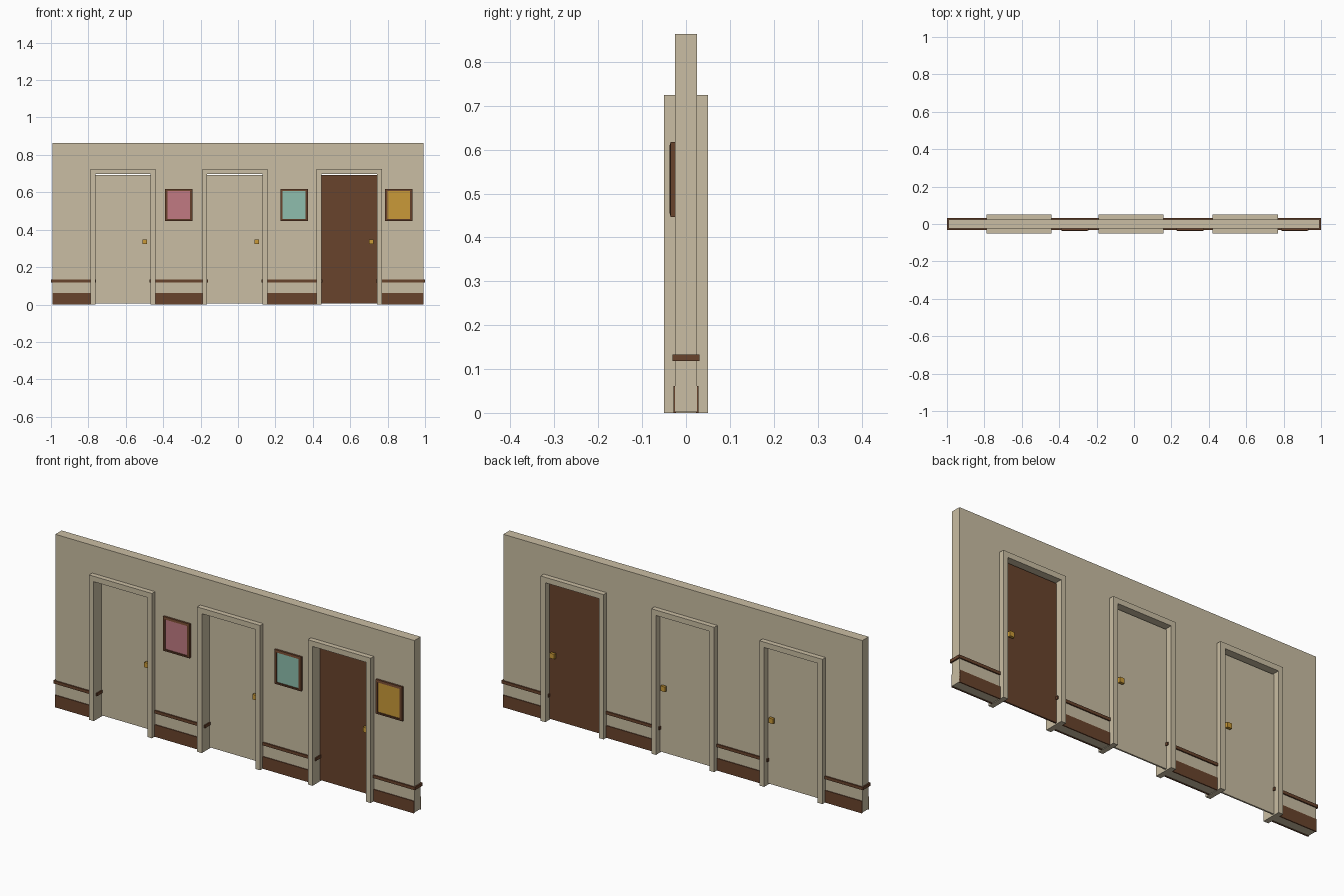
import bpy, bmesh

if "Cube" in bpy.data.objects:
    bpy.data.objects.remove(bpy.data.objects["Cube"])


def material(name, rgb):
    # sRGB 0-255 to linear
    lin = [((c / 255 + 0.055) / 1.055) ** 2.4 for c in rgb]
    m = bpy.data.materials.new(name)
    m.diffuse_color = (*lin, 1)
    m.use_nodes = True
    m.node_tree.nodes["Principled BSDF"].inputs["Base Color"].default_value = m.diffuse_color
    return m


BEIGE = material("beige_paint", (202, 190, 163))
BROWN = material("brown_wood", (105, 67, 44))
GOLD = material("brass", (202, 154, 56))
PINK = material("pink_canvas", (193, 122, 130))
TEAL = material("teal_canvas", (142, 190, 174))


def finish(name, bm, mat):
    bmesh.ops.recalc_face_normals(bm, faces=bm.faces)
    me = bpy.data.meshes.new(name)
    bm.to_mesh(me)
    bm.free()
    me.materials.append(mat)
    ob = bpy.data.objects.new(name, me)
    bpy.context.collection.objects.link(ob)
    return ob


def box(name, x, y, z, mat):
    bm = bmesh.new()
    bmesh.ops.create_cube(bm, size=1)
    for v in bm.verts:
        for i, (a, b) in enumerate((x, y, z)):
            v.co[i] = a if v.co[i] < 0 else b
    return finish(name, bm, mat)


def extrude(name, outline, y0, y1, mat):
    # front outline (x, z) extruded through the depth
    bm = bmesh.new()
    f = bm.faces.new([bm.verts.new((x, y0, z)) for x, z in outline])
    r = bmesh.ops.extrude_face_region(bm, geom=[f])
    for v in r["geom"]:
        if isinstance(v, bmesh.types.BMVert):
            v.co.y = y1
    return finish(name, bm, mat)


def arch(x0, x1, top):
    return [(x0, 0), (x0, top), (x1, top), (x1, 0)]


DOORS = (-0.615, -0.017, 0.595)     # doorway centres
OUT, INN = 0.174, 0.148             # casing half widths
END, T = 0.993, 0.025               # wall half length and half thickness

# Wall with three doorways
outline = [(-END, 0.003), (-END, 0.863), (END, 0.863), (END, 0.003)]
for c in reversed(DOORS):
    outline += [(c + 0.16, 0.003), (c + 0.16, 0.71), (c - 0.16, 0.71), (c - 0.16, 0.003)]
extrude("wall", outline, -T, T, BEIGE)

# Doors, casings and knobs
for i, c in enumerate(DOORS):
    extrude(f"door_casing_{i}", arch(c - OUT, c + OUT, 0.724)
            + arch(c - INN, c + INN, 0.697)[::-1], -0.05, 0.05, BEIGE)
    box(f"door_{i}", (c - INN - 0.002, c + INN + 0.002), (0.011, 0.019), (0.006, 0.692),
        BROWN if i == 2 else BEIGE)
    k = c + 0.117
    box(f"knob_stem_{i}", (k - 0.006, k + 0.006), (-0.002, 0.032), (0.329, 0.341), GOLD)
    for side, (a, b) in (("front", (-0.012, 0.002)), ("back", (0.028, 0.042))):
        box(f"knob_{side}_{i}", (k - 0.0125, k + 0.0125), (a, b), (0.3225, 0.3475), GOLD)

# Chair rails and baseboards between the doorways
edges = [-END] + [c + s for c in DOORS for s in (-OUT, OUT)] + [END]
for i in range(4):
    a, b = edges[2 * i], edges[2 * i + 1]
    ra = -1.0 if i == 0 else a - 0.031
    rb = 1.0 if i == 3 else b + 0.031
    box(f"chair_rail_{i}", (ra, rb), (-0.031, 0.031), (0.118, 0.133), BROWN)
    for side, s in (("front", -1), ("back", 1)):
        box(f"baseboard_{side}_{i}", (a, b), sorted((s * 0.023, s * 0.029)), (0, 0.061), BROWN)

# Framed pictures on the front
for i, (c, mat) in enumerate(((-0.317, PINK), (0.2995, TEAL), (0.8595, GOLD))):
    bm = bmesh.new()
    rings = []
    for w, h, y in ((0.0735, 0.0855, -0.024), (0.0735, 0.0855, -0.035),
                    (0.061, 0.0745, -0.038), (0.061, 0.0745, -0.03)):
        rings.append([bm.verts.new((c + sx * w, y, 0.532 + sz * h))
                      for sx, sz in ((-1, -1), (1, -1), (1, 1), (-1, 1))])
    for j in range(4):
        p, q = rings[j], rings[(j + 1) % 4]
        for n in range(4):
            bm.faces.new((p[n], p[(n + 1) % 4], q[(n + 1) % 4], q[n]))
    finish(f"picture_frame_{i}", bm, BROWN)
    box(f"picture_canvas_{i}", (c - 0.061, c + 0.061), (-0.034, -0.026),
        (0.4575, 0.6065), mat)
